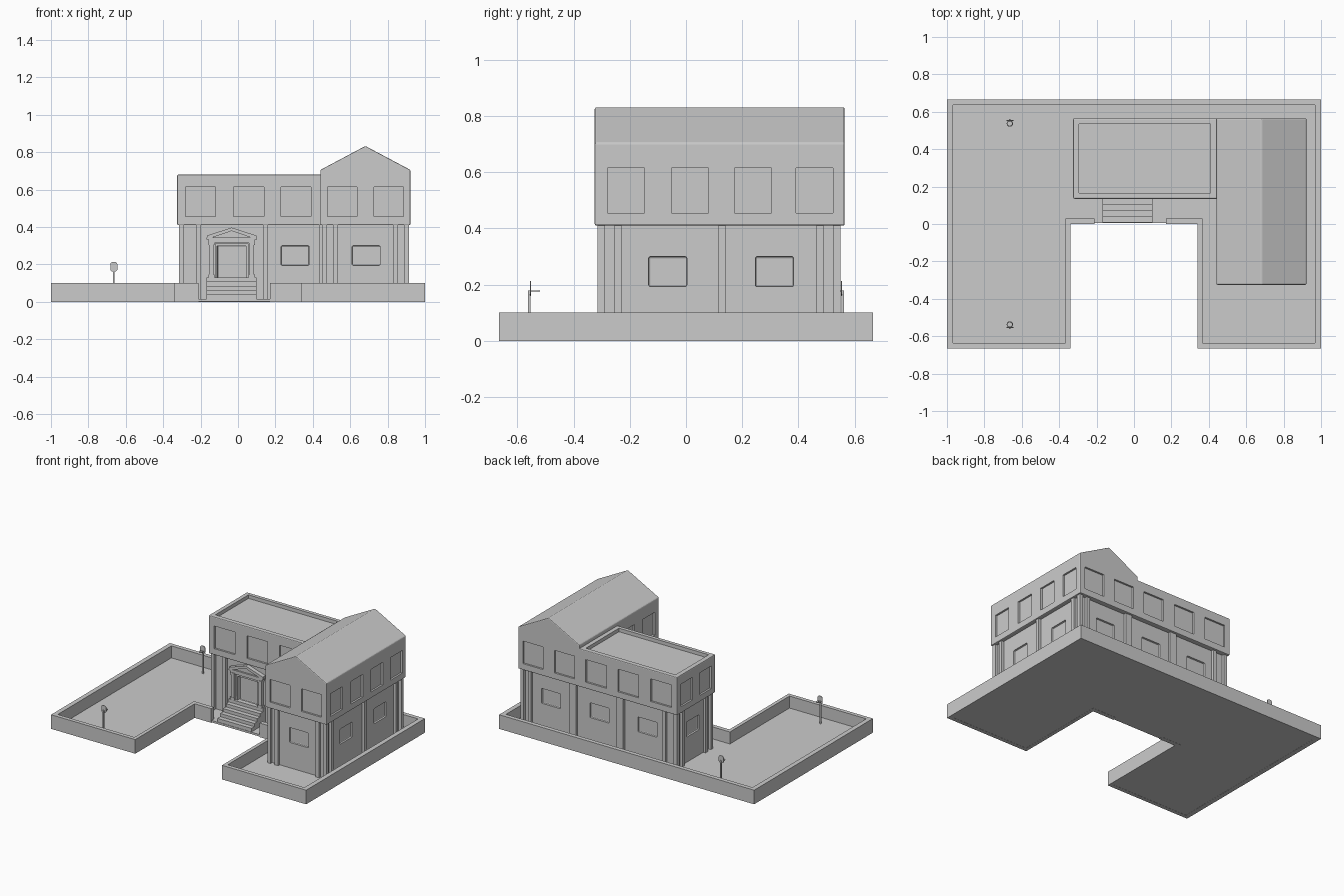
import bpy, bmesh
from math import pi, cos, sin

if "Cube" in bpy.data.objects:
    bpy.data.objects.remove(bpy.data.objects["Cube"])


def finish(name, bm):
    bmesh.ops.recalc_face_normals(bm, faces=bm.faces)
    me = bpy.data.meshes.new(name)
    bm.to_mesh(me)
    bm.free()
    ob = bpy.data.objects.new(name, me)
    bpy.context.collection.objects.link(ob)
    return ob


def prism(name, pts, lo, hi, axis='Z', bevel=0):
    """Extrude an outline: XY along Z, or XZ along Y."""
    bm = bmesh.new()
    vs = [bm.verts.new((a, b, lo) if axis == 'Z' else (a, lo, b)) for a, b in pts]
    ext = bmesh.ops.extrude_face_region(bm, geom=[bm.faces.new(vs)])
    # extrusion drops the source face only when asked; keep both caps
    d = (0, 0, hi - lo) if axis == 'Z' else (0, hi - lo, 0)
    bmesh.ops.translate(bm, vec=d, verts=[v for v in ext['geom'] if isinstance(v, bmesh.types.BMVert)])
    bmesh.ops.recalc_face_normals(bm, faces=bm.faces)
    if bevel:
        bmesh.ops.bevel(bm, geom=bm.edges[:], offset=bevel, segments=2, profile=0.5, affect='EDGES')
    return finish(name, bm)


def boxes(name, items, bevel=0):
    """One mesh from (x0, x1, y0, y1, z0, z1) boxes."""
    bm = bmesh.new()
    for x0, x1, y0, y1, z0, z1 in items:
        r = bmesh.ops.create_cube(bm, size=1)
        for v in r['verts']:
            v.co = ((x0 + x1) / 2 + v.co.x * (x1 - x0),
                    (y0 + y1) / 2 + v.co.y * (y1 - y0),
                    (z0 + z1) / 2 + v.co.z * (z1 - z0))
    if bevel:
        bmesh.ops.bevel(bm, geom=bm.edges[:], offset=bevel, segments=2, profile=0.5, affect='EDGES')
    return finish(name, bm)


def cut(ob, items, bevel=0):
    """Subtract boxes and bake the result."""
    tool = boxes("cutter", items, bevel)
    tool.hide_render = True
    m = ob.modifiers.new("cut", 'BOOLEAN')
    m.operation, m.solver, m.object = 'DIFFERENCE', 'EXACT', tool
    dg = bpy.context.evaluated_depsgraph_get()
    me = bpy.data.meshes.new_from_object(ob.evaluated_get(dg))
    ob.modifiers.clear()
    ob.data = me
    bpy.data.objects.remove(tool)


def win_y(centres, y, half, z0, z1, d=0.013):
    return [(c - half, c + half, y - d, y + d, z0, z1) for c in centres]


def win_x(centres, x, half, z0, z1, d=0.013):
    return [(x - d, x + d, c - half, c + half, z0, z1) for c in centres]


# Yard: low perimeter wall with an entrance gap, and floor
prism("yard_wall", [(-.21, 0), (-.34, 0), (-.34, -.665), (-1, -.665), (-1, .665), (1, .665),
                    (1, -.665), (.34, -.665), (.34, 0), (.17, 0), (.17, .03), (.365, .03),
                    (.365, -.637), (.967, -.637), (.967, .635), (-.967, .635), (-.967, -.637),
                    (-.365, -.637), (-.365, .03), (-.21, .03)], 0, .1)
prism("yard_floor", [(-.35, .005), (-.35, -.65), (-.98, -.65), (-.98, .65), (.98, .65),
                     (.98, -.65), (.35, -.65), (.35, .005)], .001, .015)

# Ground storey: L-shaped core with recessed windows
lower = prism("ground_storey", [(-.297, .165), (.467, .165), (.467, -.297), (.893, -.297),
                                (.893, .532), (-.297, .532)], .002, .415)
cut(lower, win_y([.305], .165, .075, .195, .30) + win_y([.685], -.297, .075, .195, .30)
    + win_y([-.07, .305, .685], .532, .075, .195, .30)
    + win_x([-.065, .315], .893, .068, .193, .30)
    + win_x([.348], -.297, .068, .193, .30) + win_x([-.07], .467, .068, .193, .30)
    + [(-.11, .045, .15, .185, .125, .30)], .006)

# Pilasters: corner clusters and intermediate posts
W = .026
posts = []


def post(x, y):
    posts.append((x - W / 2, x + W / 2, y - W / 2, y + W / 2, .002, .412))


for x, y, sx, sy, ox in [(.90, -.302, -1, 1, .058), (.463, -.302, 1, 1, .058), (.90, .537, -1, -1, .058),
                         (-.302, .158, 1, 1, .09), (-.302, .537, 1, -1, .09)]:
    post(x, y)
    post(x + sx * ox, y)
    post(x, y + sy * .06)
for x, y in [(.147, .158), (.90, .128), (.12, .537), (.147, .537), (.49, .537), (.517, .537), (.447, .158)]:
    post(x, y)
boxes("pilasters", posts)

# Upper storey, main block with sunken flat roof
Z0, Z1 = .455, .615
main = prism("upper_main_block", [(-.325, .135), (.46, .135), (.46, .565), (-.325, .565)],
             .41, .68, bevel=.006)
cut(main, win_y([-.2, .057, .31], .135, .081, Z0, Z1) + win_y([-.2, .057, .31], .565, .081, Z0, Z1)
    + win_x([.245, .455], -.325, .065, Z0, Z1) + [(-.293, .41, .165, .535, .655, .75)])

# Upper storey, gabled wing
wing = prism("upper_gabled_wing", [(.44, .41), (.922, .41), (.922, .705), (.681, .833), (.44, .705)],
             -.325, .565, 'Y', bevel=.006)
cut(wing, win_y([.558, .805], -.325, .079, Z0, Z1) + win_y([.558, .805], .565, .079, Z0, Z1)
    + win_x([-.213, .015, .238, .458], .922, .066, Z0, Z1)
    + win_x([-.213, .015], .44, .066, Z0, Z1))

# Entrance stairs and landing
CX = -.034
boxes("stairs", [(CX - .134, CX + .134, .008 + i * .032, .17, .002, .04 + i * .0225) for i in range(5)])

# Portico: columns, door surround, entablature and pediment
cols = []
for s in (-1, 1):
    x = CX + s * .108
    cols += [(x - .012, x + .012, .139, .168, .128, .315),
             (x - .017, x + .017, .137, .168, .128, .145),
             (x - .016, x + .016, .137, .168, .305, .32)]
    j = CX + s * .083
    cols.append((j - .006, j + .006, .153, .17, .128, .30))
cols.append((CX - .089, CX + .089, .153, .17, .298, .312))
boxes("portico_columns", cols)
boxes("entablature", [(CX - .125, CX + .125, .14, .17, .315, .335),
                      (CX - .135, CX + .135, .136, .17, .333, .343)])
prism("pediment", [(CX - .11, .34), (CX + .11, .34), (CX, .385)], .148, .17, 'Y')
prism("pediment_cornice", [(CX - .133, .343), (CX - .133, .354), (CX, .397), (CX + .133, .354),
                           (CX + .133, .343), (CX + .105, .343), (CX, .379), (CX - .105, .343)],
      .136, .17, 'Y')

# Two ball hoops facing each other: pole, rounded board, ring
for label, s in (("front", -1), ("back", 1)):
    x, y = -.664, .558 * s
    boxes(label + "_hoop_pole", [(x - .005, x + .005, y - .004, y + .004, .01, .18)])
    board = [(x + .019 * cx, .187 + dz + .014 * cz)
             for cx, cz, dz in [(cos(2 * pi * i / 16 + pi / 16), sin(2 * pi * i / 16 + pi / 16),
                                 .013 if i < 8 else -.013) for i in range(16)]]
    prism(label + "_hoop_board", board, y - s * .002, y - s * .006, 'Y')
    bpy.ops.mesh.primitive_torus_add(location=(x, y - s * .021, .177), major_radius=.0145,
                                     minor_radius=.0025, major_segments=16, minor_segments=6)
    bpy.context.object.name = label + "_hoop_ring"
    bpy.ops.object.shade_smooth_by_angle()
